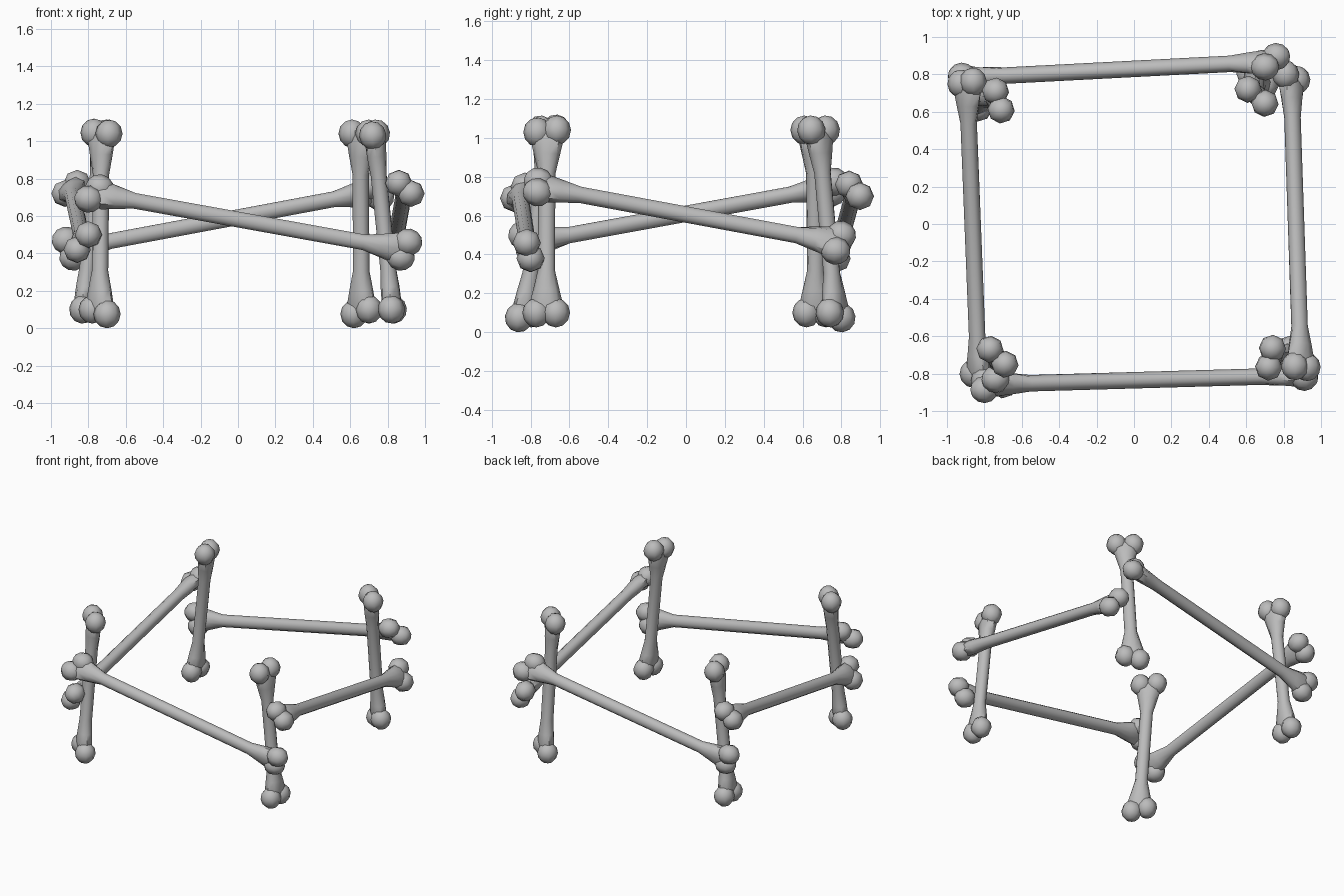
import bpy, bmesh, math
from mathutils import Vector, Matrix

cube = bpy.data.objects.get("Cube")
if cube:
    bpy.data.objects.remove(cube, do_unlink=True)

grey = bpy.data.materials.new("bone_grey")
grey.use_nodes = True
tone = (0.5, 0.5, 0.5, 1)
grey.diffuse_color = tone
grey.node_tree.nodes["Principled BSDF"].inputs["Base Color"].default_value = tone

SIDES = 10
KNOB = 0.073
# distance from the end, base radius, extra width toward the knobs
FLARE = [(-0.02, 0.035, 0.03), (0.05, 0.05, 0.035), (0.12, 0.05, 0.018), (0.22, 0.044, 0.0)]


def bone(name, start, end):
    """Shaft with flared ends between two pairs of knobs."""
    start = [Vector(p) for p in start]
    end = [Vector(p) for p in end]
    a, b = (start[0] + start[1]) / 2, (end[0] + end[1]) / 2
    axis = (b - a).normalized()
    turn = axis.to_track_quat('Z', 'Y')
    spokes = [turn @ Vector((math.cos(t), math.sin(t), 0))
              for t in (2 * math.pi * i / SIDES for i in range(SIDES))]

    def across(pair):
        d = pair[1] - pair[0]
        return (d - axis * d.dot(axis)).normalized()

    # shaft rings, oval near the knobs
    bm = bmesh.new()
    stations = [(a + axis * d, r, w, across(start)) for d, r, w in FLARE]
    stations += [(b - axis * d, r, w, across(end)) for d, r, w in reversed(FLARE)]
    rings = [[bm.verts.new(c + s * (r + w * s.dot(side) ** 2)) for s in spokes]
             for c, r, w, side in stations]
    for low, high in zip(rings, rings[1:]):
        for i in range(SIDES):
            j = (i + 1) % SIDES
            bm.faces.new((low[i], low[j], high[j], high[i]))
    bm.faces.new(rings[0][::-1])
    bm.faces.new(rings[-1])

    # knobs
    for p in start + end:
        place = Matrix.Translation(p) @ turn.to_matrix().to_4x4() @ Matrix.Diagonal((1, 1, 1.04, 1))
        bmesh.ops.create_uvsphere(bm, u_segments=8, v_segments=6, radius=KNOB, matrix=place)

    mesh = bpy.data.meshes.new(name)
    bm.to_mesh(mesh)
    bm.free()
    mesh.materials.append(grey)
    obj = bpy.data.objects.new(name, mesh)
    bpy.context.collection.objects.link(obj)
    bpy.ops.object.select_all(action='DESELECT')
    obj.select_set(True)
    bpy.context.view_layer.objects.active = obj
    bpy.ops.object.shade_smooth_by_angle(angle=math.radians(50))


# upright posts: foot knobs, head knobs
bone("front_right_post", [(-.70, -.86, .075), (-.78, -.79, .10)],
     [(-.69, -.75, 1.04), (-.77, -.67, 1.045)])
bone("back_left_post", [(.62, .80, .075), (.70, .74, .10)],
     [(.61, .72, 1.04), (.70, .645, 1.04)])
bone("front_left_post", [(.83, -.67, .10), (.82, -.77, .10)],
     [(.74, -.665, 1.04), (.72, -.765, 1.03)])
bone("back_right_post", [(-.83, .72, .10), (-.83, .62, .10)],
     [(-.74, .71, 1.03), (-.71, .61, 1.04)])

# slanting rails: high end knobs, low end knobs
bone("front_rail", [(-.80, -.885, .69), (-.74, -.83, .75)],
     [(.91, -.82, .46), (.87, -.80, .38)])
bone("back_rail", [(.76, .895, .70), (.70, .84, .76)],
     [(-.92, .79, .47), (-.88, .775, .38)])
bone("left_rail", [(.86, -.76, .775), (.925, -.765, .72)],
     [(.81, .80, .50), (.87, .77, .42)])
bone("right_rail", [(-.86, .76, .775), (-.925, .75, .72)],
     [(-.80, -.84, .50), (-.86, -.80, .42)])
